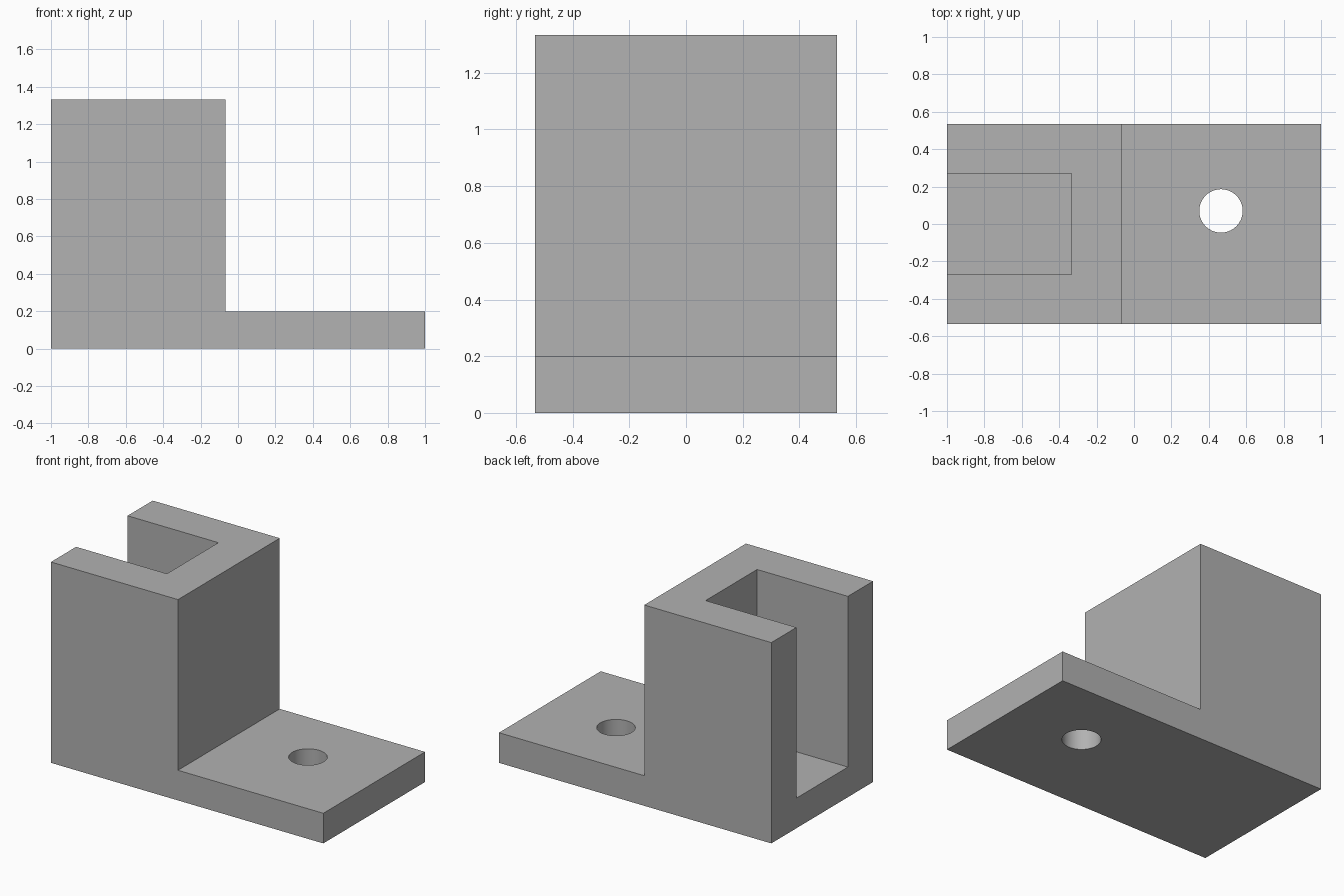
import bpy
import bmesh
from mathutils import Matrix, Vector

cube = bpy.data.objects.get("Cube")
if cube:
    bpy.data.objects.remove(cube, do_unlink=True)

# Overall sizes
LENGTH, WIDTH, HEIGHT = 2.0, 1.067, 1.333
PLATE = 0.2
STEP_X = -0.067
SLOT_END_X, SLOT_WIDTH = -0.333, 0.54
HOLE_X, HOLE_Y, HOLE_RADIUS = 0.465, 0.07, 0.116

grey = bpy.data.materials.new("plain grey")
grey.use_nodes = True
colour = (0.445, 0.445, 0.445, 1)
grey.diffuse_color = colour
grey.node_tree.nodes["Principled BSDF"].inputs["Base Color"].default_value = colour


def make_object(name, bm):
    bmesh.ops.recalc_face_normals(bm, faces=bm.faces)
    mesh = bpy.data.meshes.new(name)
    bm.to_mesh(mesh)
    bm.free()
    mesh.materials.append(grey)
    obj = bpy.data.objects.new(name, mesh)
    bpy.context.collection.objects.link(obj)
    return obj


def cut(target, cutter):
    mod = target.modifiers.new(cutter.name, 'BOOLEAN')
    mod.operation = 'DIFFERENCE'
    mod.solver = 'EXACT'
    mod.object = cutter
    cutter.hide_render = True
    bpy.ops.object.select_all(action='DESELECT')
    target.select_set(True)
    bpy.context.view_layer.objects.active = target
    bpy.ops.object.modifier_apply(modifier=mod.name)
    bpy.data.objects.remove(cutter, do_unlink=True)


# Bracket body: L-shaped side profile extruded across the width
left, right = -LENGTH / 2, LENGTH / 2
profile = [(left, 0), (right, 0), (right, PLATE),
           (STEP_X, PLATE), (STEP_X, HEIGHT), (left, HEIGHT)]
bm = bmesh.new()
side = bm.faces.new([bm.verts.new((x, -WIDTH / 2, z)) for x, z in profile])
sweep = bmesh.ops.extrude_face_region(bm, geom=[side])
moved = [v for v in sweep["geom"] if isinstance(v, bmesh.types.BMVert)]
bmesh.ops.translate(bm, verts=moved, vec=Vector((0, WIDTH, 0)))
bracket = make_object("bracket", bm)

# Slot through the top and the end of the upright block
bm = bmesh.new()
start = left - 0.2
size = (SLOT_END_X - start, SLOT_WIDTH, HEIGHT)
centre = ((SLOT_END_X + start) / 2, 0, PLATE + HEIGHT / 2)
bmesh.ops.create_cube(bm, size=1, matrix=Matrix.Translation(centre) @ Matrix.Diagonal((*size, 1)))
cut(bracket, make_object("slot_cutter", bm))

# Round bolt hole through the base plate
bm = bmesh.new()
bmesh.ops.create_cone(bm, cap_ends=True, segments=64, radius1=HOLE_RADIUS,
                      radius2=HOLE_RADIUS, depth=PLATE * 3,
                      matrix=Matrix.Translation((HOLE_X, HOLE_Y, PLATE / 2)))
cut(bracket, make_object("hole_cutter", bm))

# Smooth hole wall with crisp edges elsewhere
bpy.ops.object.shade_smooth_by_angle()
